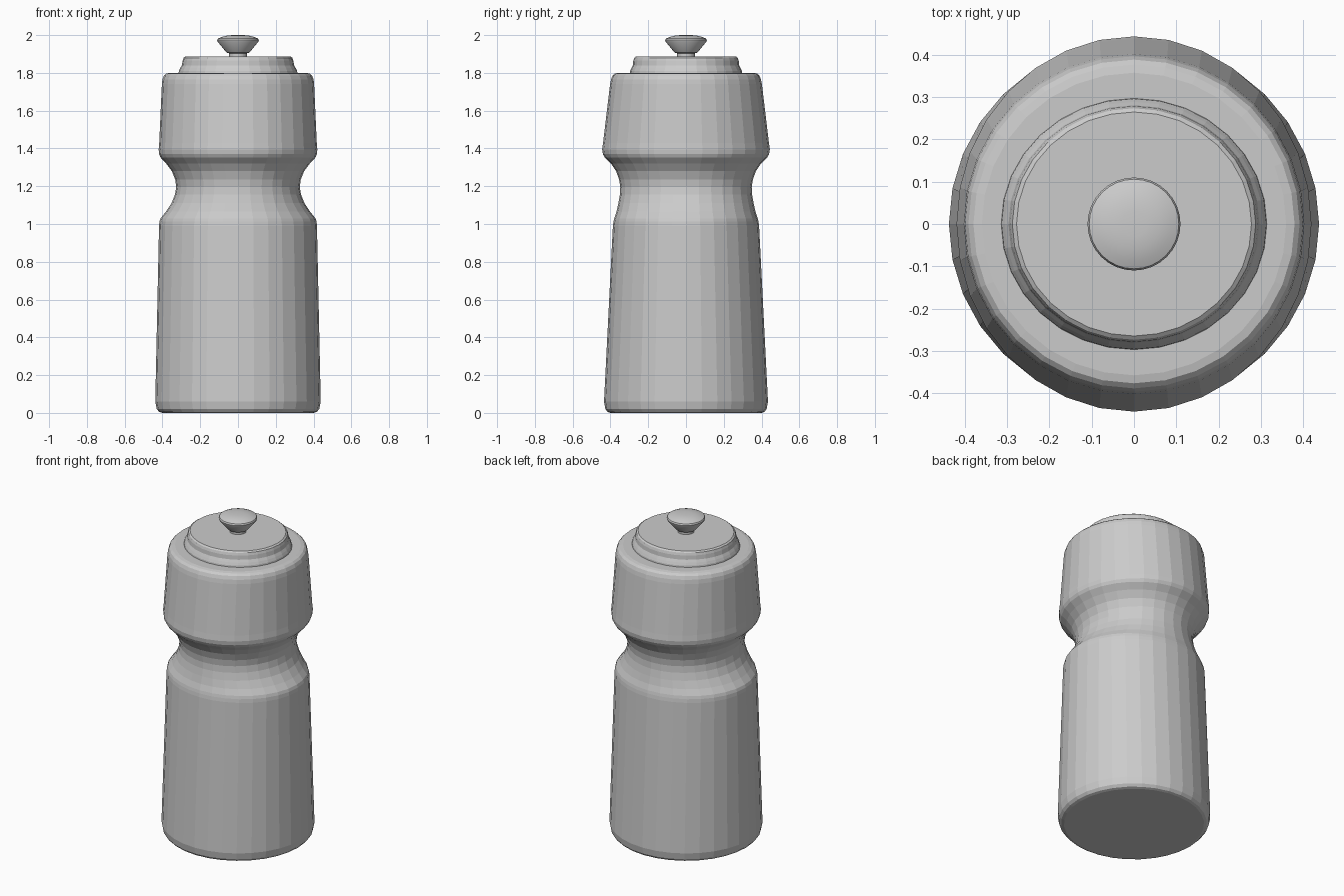
import bpy, bmesh
from math import sin, cos, pi


def lathe(name, rings, sides=32, flat=True):
    """Skin elliptical rings given as (x radius, y radius, z), capped at both ends."""
    bm = bmesh.new()
    loops = [[bm.verts.new((rx * cos(2 * pi * i / sides), ry * sin(2 * pi * i / sides), z))
              for i in range(sides)] for rx, ry, z in rings]
    for a, b in zip(loops, loops[1:]):
        for i in range(sides):
            j = (i + 1) % sides
            bm.faces.new((a[i], a[j], b[j], b[i]))
    bm.faces.new(loops[0][::-1])
    bm.faces.new(loops[-1])
    mesh = bpy.data.meshes.new(name)
    bm.to_mesh(mesh)
    bm.free()
    ob = bpy.data.objects.new(name, mesh)
    bpy.context.collection.objects.link(ob)
    if not flat:
        bpy.ops.object.select_all(action='DESELECT')
        ob.select_set(True)
        bpy.context.view_layer.objects.active = ob
        bpy.ops.object.shade_smooth_by_angle(angle=0.5)
    return ob


# Bottle body: tapering base, gripped waist, wide shoulder; x and y widths differ
lathe("bottle_body", [
    (0.40, 0.40, 0.0), (0.417, 0.415, 0.005), (0.43, 0.427, 0.02), (0.438, 0.434, 0.06),
    (0.418, 0.387, 0.99), (0.416, 0.384, 1.012), (0.41, 0.38, 1.03),
    (0.382, 0.368, 1.065), (0.352, 0.358, 1.11), (0.334, 0.35, 1.155),
    (0.327, 0.348, 1.195), (0.332, 0.354, 1.235), (0.35, 0.37, 1.28),
    (0.38, 0.397, 1.32), (0.41, 0.43, 1.352), (0.418, 0.44, 1.37),
    (0.42, 0.444, 1.395), (0.417, 0.439, 1.43),
    (0.403, 0.402, 1.74), (0.40, 0.397, 1.765), (0.392, 0.389, 1.785),
    (0.38, 0.377, 1.796), (0.36, 0.358, 1.80)])

# Lid: low stepped disc
lathe("lid", [
    (0.315, 0.298, 1.795), (0.313, 0.296, 1.81), (0.306, 0.289, 1.825),
    (0.297, 0.281, 1.84), (0.293, 0.279, 1.865), (0.288, 0.274, 1.88), (0.278, 0.265, 1.887)])

# Drinking spout: stem and flared knob
lathe("spout_stem", [(0.047, 0.047, z) for z in (1.88, 1.91)])
lathe("spout_knob", [(r, r, z) for r, z in (
    (0.045, 1.903), (0.06, 1.907), (0.108, 1.965), (0.11, 1.973),
    (0.106, 1.982), (0.087, 1.99), (0.06, 1.997), (0.03, 2.0))], flat=False)
